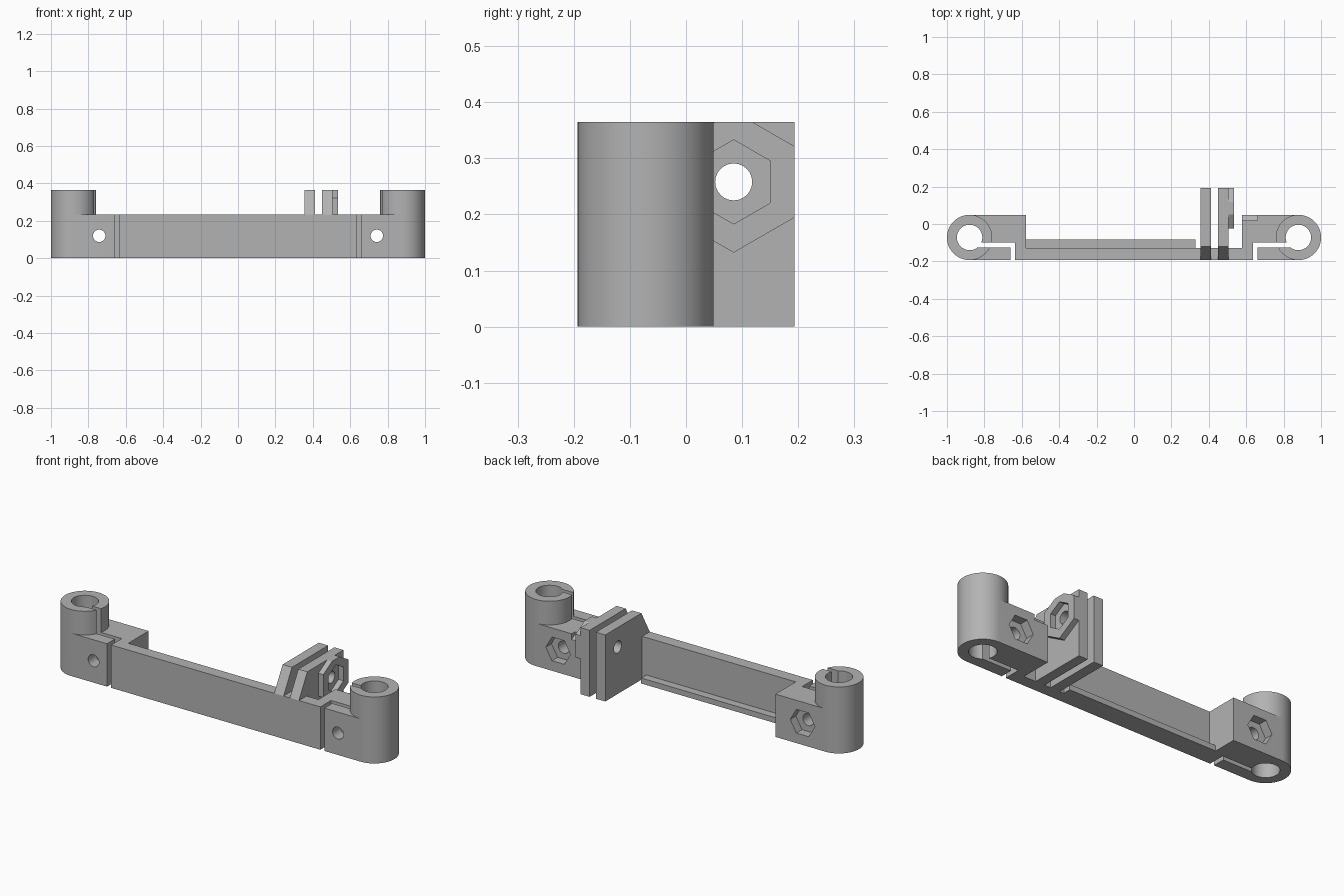
import bpy
import bmesh
from math import cos, sin, pi, radians

cube = bpy.data.objects.get("Cube")
if cube:
    bpy.data.objects.remove(cube, do_unlink=True)

grey = bpy.data.materials.new("plain grey")
grey.use_nodes = True
grey.diffuse_color = (0.45, 0.45, 0.45, 1)
grey.node_tree.nodes["Principled BSDF"].inputs["Base Color"].default_value = (0.45, 0.45, 0.45, 1)

# Overall levels shared by the parts
FRONT, BACK, PLATE_BACK = -0.193, 0.049, -0.127
PLATE_TOP, TOP, TAB_BACK = 0.235, 0.365, 0.193
ROD_X, ROD_Y, ROD_R = 0.879, -0.072, 0.121
SCREW_R, NUT_R = 0.033, 0.075


def prism(name, points, axis, lo, hi):
    """Extrude a 2D outline along an axis from lo to hi."""
    place = {
        "x": lambda p, d: (d, p[0], p[1]),
        "y": lambda p, d: (p[0], d, p[1]),
        "z": lambda p, d: (p[0], p[1], d),
    }[axis]
    bm = bmesh.new()
    low = [bm.verts.new(place(p, lo)) for p in points]
    high = [bm.verts.new(place(p, hi)) for p in points]
    bm.faces.new(low)
    bm.faces.new(high)
    n = len(points)
    for i in range(n):
        j = (i + 1) % n
        bm.faces.new((low[i], low[j], high[j], high[i]))
    bmesh.ops.recalc_face_normals(bm, faces=bm.faces)
    mesh = bpy.data.meshes.new(name)
    bm.to_mesh(mesh)
    bm.free()
    mesh.materials.append(grey)
    obj = bpy.data.objects.new(name, mesh)
    bpy.context.collection.objects.link(obj)
    return obj


def rect(a, b, c, d):
    return [(a, c), (b, c), (b, d), (a, d)]


def ring(u, v, r, n, turn=0):
    return [(u + r * cos(turn + 2 * pi * i / n), v + r * sin(turn + 2 * pi * i / n))
            for i in range(n)]


def combine(obj, other, operation):
    """Apply a boolean and discard the helper."""
    other.hide_render = True
    mod = obj.modifiers.new(operation.lower(), "BOOLEAN")
    mod.operation, mod.solver, mod.object = operation, "EXACT", other
    bpy.context.view_layer.objects.active = obj
    bpy.ops.object.modifier_apply(modifier=mod.name)
    bpy.data.objects.remove(other, do_unlink=True)


def smooth(obj):
    bpy.ops.object.select_all(action="DESELECT")
    obj.select_set(True)
    bpy.context.view_layer.objects.active = obj
    bpy.ops.object.shade_smooth_by_angle(angle=radians(30))


def xs(side, a, b):
    return sorted((side * a, side * b))


# Tab screw axis, in y and z
TAB_SCREW = (0.085, 0.258)

# Split rod clamps at both ends
for side, name in ((1, "left_clamp"), (-1, "right_clamp")):
    clamp = prism(name, rect(*xs(side, 0.577, ROD_X), FRONT, BACK), "z", 0, PLATE_TOP)
    combine(clamp, prism("sleeve", ring(side * ROD_X, ROD_Y, ROD_R, 64), "z", 0, TOP), "UNION")
    cutters = [
        prism("rod_hole", ring(side * ROD_X, ROD_Y, 0.068, 48), "z", -0.1, 0.5),
        prism("long_slot", rect(*xs(side, 0.635, ROD_X), -0.125, -0.1), "z", -0.1, 0.5),
        prism("exit_slot", rect(*xs(side, 0.635, 0.66), -0.3, -0.11), "z", -0.1, 0.5),
        prism("screw_hole", ring(side * 0.742, 0.12, SCREW_R, 24), "y", -0.3, 0.2),
        prism("nut_pocket", ring(side * 0.742, 0.12, NUT_R, 6), "y", 0, 0.2),
    ]
    if side > 0:
        # Access for the nut on the neighbouring tab
        cutters.append(prism("nut_access", ring(*TAB_SCREW, NUT_R, 6, pi / 2), "x", 0.5, 0.66))
    for cutter in cutters:
        combine(clamp, cutter, "DIFFERENCE")
    smooth(clamp)

# Front plate and its lower lip
prism("front_plate", rect(-0.577, 0.577, FRONT, PLATE_BACK), "z", 0, PLATE_TOP)
prism("lower_lip", rect(-0.577, 0.33, PLATE_BACK, -0.083), "z", 0, 0.03)

# Pair of belt tabs with a sloped front
tab_profile = [(PLATE_BACK, 0), (TAB_BACK, 0), (TAB_BACK, TOP), (-0.12, TOP),
               (FRONT, PLATE_TOP), (PLATE_BACK, PLATE_TOP)]
for name, a, b in (("inner_tab", 0.355, 0.412), ("outer_tab", 0.45, 0.505)):
    tab = prism(name, tab_profile, "x", a, b)
    combine(tab, prism("tab_hole", ring(*TAB_SCREW, SCREW_R, 24), "x", 0.2, 0.7), "DIFFERENCE")
    smooth(tab)

# Hexagonal nut holder, trimmed flush with the tab edges
boss = prism("nut_holder", ring(*TAB_SCREW, 0.126, 6, pi / 2), "x", 0.505, 0.535)
combine(boss, prism("trim", rect(-0.2, TAB_BACK, 0, TOP), "x", 0.4, 0.7), "INTERSECT")
combine(boss, prism("nut_seat", ring(*TAB_SCREW, NUT_R, 6, pi / 2), "x", 0.4, 0.7), "DIFFERENCE")
